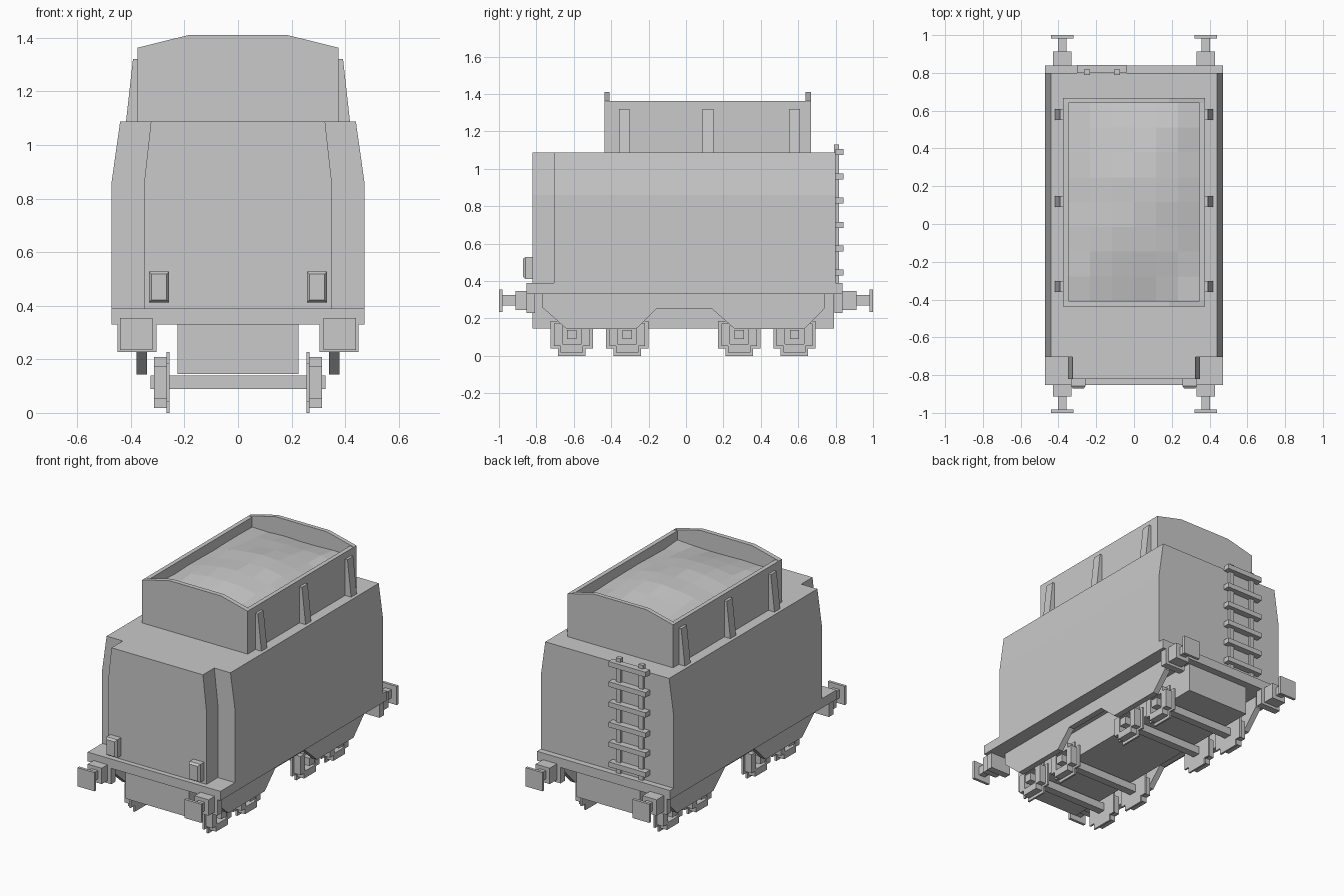
import bpy, bmesh, math, random

if "Cube" in bpy.data.objects:
    bpy.data.objects.remove(bpy.data.objects["Cube"])

random.seed(4)
grey = bpy.data.materials.new("plain grey")
grey.diffuse_color = (0.585, 0.585, 0.585, 1)
grey.use_nodes = True
grey.node_tree.nodes["Principled BSDF"].inputs["Base Color"].default_value = grey.diffuse_color


def finish(name, bm):
    bmesh.ops.recalc_face_normals(bm, faces=bm.faces)
    me = bpy.data.meshes.new(name)
    bm.to_mesh(me)
    bm.free()
    me.materials.append(grey)
    ob = bpy.data.objects.new(name, me)
    bpy.context.collection.objects.link(ob)
    return ob


def add_prism(bm, pts, axis, a, b):
    """Extrude a 2D outline along x (pts = y,z) or y (pts = x,z)."""
    def co(p, t):
        return (t, p[0], p[1]) if axis == 'x' else (p[0], t, p[1])
    lo = [bm.verts.new(co(p, a)) for p in pts]
    hi = [bm.verts.new(co(p, b)) for p in pts]
    n = len(pts)
    bm.faces.new(lo)
    bm.faces.new(hi)
    for i in range(n):
        j = (i + 1) % n
        bm.faces.new((lo[i], lo[j], hi[j], hi[i]))


def prism(name, pts, axis, a, b):
    bm = bmesh.new()
    add_prism(bm, pts, axis, a, b)
    return finish(name, bm)


def add_box(bm, x0, x1, y0, y1, z0, z1):
    add_prism(bm, [(x0, z0), (x1, z0), (x1, z1), (x0, z1)], 'y', y0, y1)


def boxes(name, *dims):
    bm = bmesh.new()
    for d in dims:
        add_box(bm, *d)
    return finish(name, bm)


def mirrored(ob):
    m = ob.modifiers.new("mirror", 'MIRROR')
    m.use_axis = (True, False, False)
    return ob


def tank_outline(w, top, z0):
    return [(-w, z0), (w, z0), (w, 0.86), (top, 1.087), (-top, 1.087), (-w, 0.86)]


# Water tank: wide rear section and narrower front section
prism("tank_body", tank_outline(0.472, 0.44, 0.39), 'y', -0.705, 0.80)
prism("tank_front", tank_outline(0.35, 0.325, 0.39), 'y', -0.82, -0.705)

# Running plate and the under-frame box
boxes("running_plate", (-0.472, 0.472, -0.852, 0.838, 0.33, 0.39))
boxes("underframe_box", (-0.225, 0.225, -0.82, 0.79, 0.145, 0.33))

# Side frames with the arched lower edge
mirrored(prism("side_frame", [(-0.766, 0.33), (-0.766, 0.257), (-0.637, 0.143), (-0.268, 0.143),
                              (-0.16, 0.25), (0.14, 0.25), (0.262, 0.143), (0.632, 0.143),
                              (0.744, 0.257), (0.744, 0.33)], 'x', 0.34, 0.378))

# Buffers: backing block, base, stem and square head at both ends
for label, s, end in (("front", -1, 0.852), ("rear", 1, 0.838)):
    def span(a, b):
        return (min(s * a, s * b), max(s * a, s * b))
    mirrored(boxes(label + "_buffers",
                   (0.305, 0.45, *span(end - 0.045, end), 0.228, 0.33),
                   (0.33, 0.43, *span(end, 0.912), 0.245, 0.347),
                   (0.358, 0.402, *span(0.912, 0.982), 0.27, 0.325),
                   (0.32, 0.44, *span(0.982, 1.0), 0.235, 0.355)))


def stepped(r, c, y, z):
    """Square outline with notched corners."""
    out = []
    for sx, sz, flip in ((1, 1, 0), (-1, 1, 1), (-1, -1, 0), (1, -1, 1)):
        k = [(r, r - c), (r - c, r - c), (r - c, r)]
        if flip:
            k.reverse()
        out += [(y + sx * a, z + sz * b) for a, b in k]
    return out


# Wheels: stepped flange, stepped tread ring with a square opening, square axle
ZC = 0.1135
for i, y in enumerate((-0.61, -0.315, 0.284, 0.58), 1):
    bm = bmesh.new()
    add_prism(bm, stepped(0.1135, 0.04, y, ZC), 'x', 0.255, 0.267)
    r, h, w = 0.095, 0.05, 0.06
    for s in (-1, 1):
        # upright arms of the ring, then top and bottom bars
        add_box(bm, 0.267, 0.313, *sorted((y + s * h, y + s * r)), ZC - w, ZC + w)
        add_box(bm, 0.267, 0.313, y - w, y + w, *sorted((ZC + s * h, ZC + s * r)))
    mirrored(finish("wheel_pair_%d" % i, bm))
    boxes("axle_%d" % i, (-0.327, 0.327, y - 0.025, y + 0.025, 0.089, 0.139))

# Front lamp boxes with a bevelled face
bm = bmesh.new()
add_box(bm, 0.257, 0.333, -0.872, -0.858, 0.412, 0.528)
for v in bm.verts:
    if v.co.y < -0.865:
        v.co.x += 0.01 if v.co.x < 0.295 else -0.01
        v.co.z += 0.01 if v.co.z < 0.47 else -0.01
add_box(bm, 0.257, 0.333, -0.858, -0.82, 0.412, 0.528)
mirrored(finish("front_lamp", bm))

# Coal bunker: side walls and crowned end plates
mirrored(boxes("bunker_side", (0.347, 0.375, -0.408, 0.64, 1.087, 1.363)))
crown = [(-0.375, 1.087), (0.375, 1.087), (0.375, 1.363), (0.185, 1.41), (-0.185, 1.41), (-0.375, 1.363)]
prism("bunker_front_plate", crown, 'y', -0.437, -0.408)
prism("bunker_rear_plate", crown, 'y', 0.64, 0.667)

# Tapered ribs on the bunker sides
for i, y in enumerate((-0.33, 0.118, 0.58), 1):
    mirrored(prism("bunker_rib_%d" % i, [(0.37, 1.087), (0.418, 1.087), (0.392, 1.32), (0.37, 1.32)],
                   'y', y - 0.029, y + 0.029))

# Coal load: low faceted mound
bm = bmesh.new()
bmesh.ops.create_grid(bm, x_segments=6, y_segments=8, size=1)
for v in bm.verts:
    u, w = v.co.x, v.co.y
    dome = (1 - u * u) * (1 - w * w)
    z = 1.3 + 0.062 * dome + random.uniform(-0.006, 0.006)
    v.co = (u * 0.348, 0.116 + w * 0.525, z)
finish("coal_load", bm)

# Rear ladder: two rails and six rungs
boxes("ladder_rails", *[(x - 0.016, x + 0.016, 0.79, 0.817, 0.39, 1.13) for x in (-0.25, -0.09)])
boxes("ladder_rungs", *[(-0.303, -0.04, 0.80, 0.843, z - 0.016, z + 0.016)
                        for z in (0.445, 0.573, 0.70, 0.83, 0.96, 1.09)])
